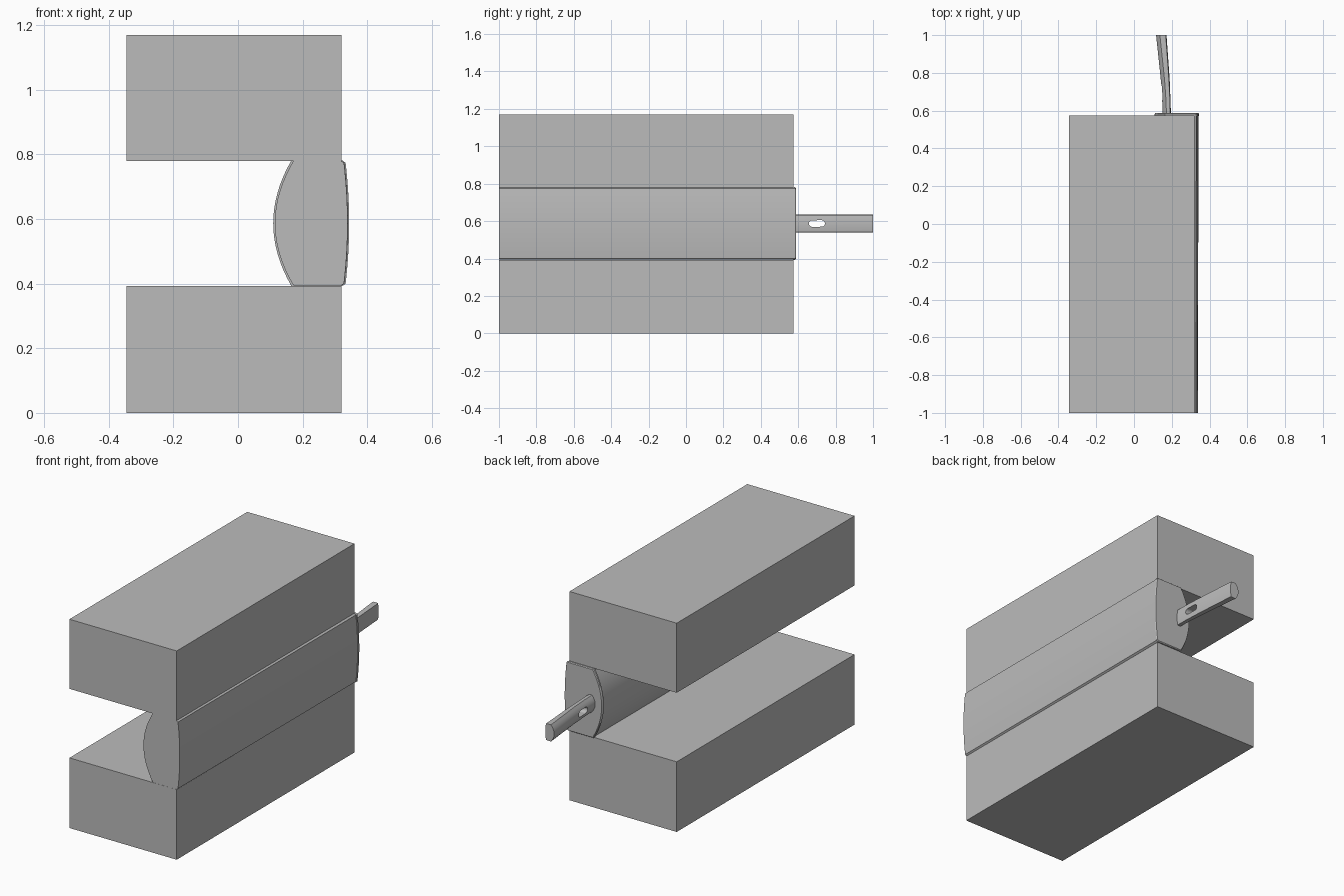
import bpy, bmesh, math

old = bpy.data.objects.get("Cube")
if old:
    bpy.data.objects.remove(old, do_unlink=True)

grey = bpy.data.materials.new("plain grey")
grey.use_nodes = True
COLOUR = (0.5, 0.5, 0.5, 1)
grey.diffuse_color = COLOUR
grey.node_tree.nodes["Principled BSDF"].inputs["Base Color"].default_value = COLOUR
MID = 0.587


def loft(name, rings, smooth=False):
    """Skin matching closed rings of points and cap both ends."""
    bm = bmesh.new()
    loops = [[bm.verts.new(p) for p in ring] for ring in rings]
    n = len(loops[0])
    for a, b in zip(loops, loops[1:]):
        for i in range(n):
            j = (i + 1) % n
            bm.faces.new((a[i], a[j], b[j], b[i]))
    bm.faces.new(loops[0][::-1])
    bm.faces.new(loops[-1])
    bmesh.ops.recalc_face_normals(bm, faces=bm.faces)
    mesh = bpy.data.meshes.new(name)
    bm.to_mesh(mesh)
    bm.free()
    mesh.materials.append(grey)
    obj = bpy.data.objects.new(name, mesh)
    bpy.context.collection.objects.link(obj)
    if smooth:
        bpy.ops.object.select_all(action="DESELECT")
        obj.select_set(True)
        bpy.context.view_layer.objects.active = obj
        bpy.ops.object.shade_smooth_by_angle(angle=math.radians(30))
    return obj


def block(name, low, high):
    x, y = (-0.345, 0.32), (-1.0, 0.575)
    loft(name, [[(x[0], y[0], z), (x[1], y[0], z), (x[1], y[1], z), (x[0], y[1], z)]
                for z in (low, high)])


def lens(y, half, left, left_mid, right, right_mid, steps=16):
    """Section with a bulging left side and a shallower right side."""
    ts = [-1 + 2 * i / steps for i in range(steps + 1)]
    side_l = [(left_mid + (left - left_mid) * t * t, y, MID + half * t) for t in ts]
    side_r = [(right_mid + (right - right_mid) * t * t, y, MID + half * t * 0.965) for t in ts]
    corner = right - 0.01
    return (side_l + [(corner, y, MID + half)] + side_r[::-1]
            + [(corner, y, MID - half)])


# Upper and lower blocks
block("lower_block", 0, 0.393)
block("upper_block", 0.78, 1.17)

# Long core and its slightly larger end cap
loft("core", [lens(-1.0, 0.1935, 0.172, 0.114, 0.328, 0.339),
              lens(0.575, 0.1935, 0.172, 0.114, 0.33, 0.341)], True)
loft("end_cap", [lens(0.572, 0.194, 0.165, 0.109, 0.333, 0.344),
                 lens(0.582, 0.194, 0.165, 0.109, 0.333, 0.344),
                 lens(0.587, 0.19, 0.168, 0.112, 0.33, 0.341)], True)

# Bent tang
tang = loft("tang", [lens(y, 0.047, x0 + 0.02, x0, x1 - 0.004, x1, 8)
                     for y, x0, x1 in ((0.58, 0.152, 0.195), (0.66, 0.149, 0.194),
                                       (0.76, 0.142, 0.189), (0.82, 0.136, 0.185),
                                       (1.0, 0.117, 0.172))], True)

# Rounded slot through the tang
slot = []
for i in range(18):
    a = 2 * math.pi * (i + 0.5) / 18
    shift = 0.025 if math.cos(a) > 0 else -0.025
    slot.append((0.7 + shift + 0.018 * math.cos(a), MID + 0.018 * math.sin(a)))
cutter = loft("slot_cutter", [[(x, y, z) for y, z in slot] for x in (0.05, 0.3)])
cutter.hide_render = True
cutter.hide_set(True)
cut = tang.modifiers.new("slot", "BOOLEAN")
cut.operation = "DIFFERENCE"
cut.object = cutter
